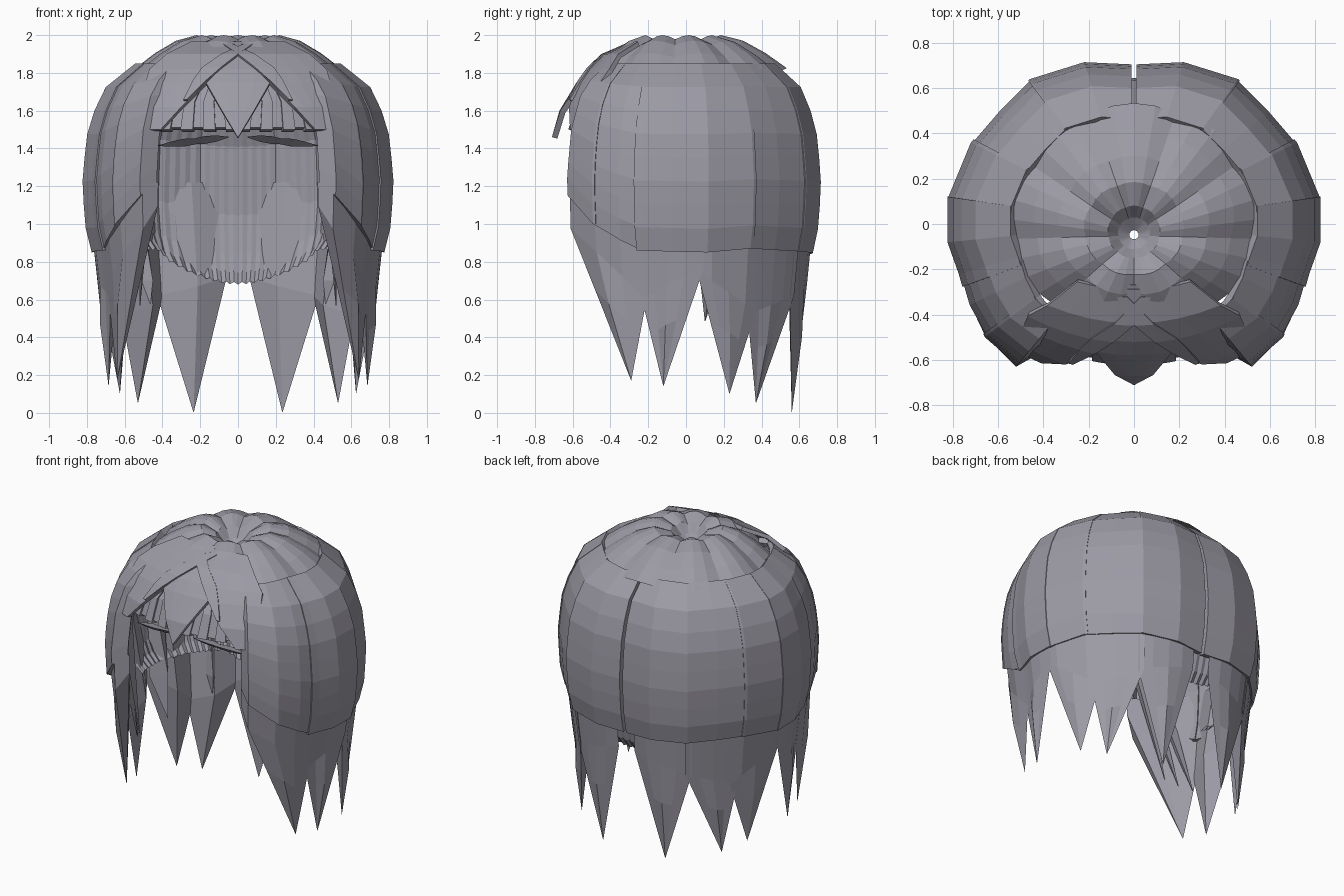
import bpy
import math
from mathutils import Vector

cube = bpy.data.objects.get("Cube")
if cube:
    bpy.data.objects.remove(cube)

hair = bpy.data.materials.new("ash_grey_hair")
hair.use_nodes = True
hair.diffuse_color = (0.33, 0.32, 0.37, 1)
hair.node_tree.nodes["Principled BSDF"].inputs["Base Color"].default_value = (0.33, 0.32, 0.37, 1)

# Half outline of the head seen from above, running from the back to the front
PLAN = [(0, .705), (.22, .715), (.46, .64), (.6, .5), (.72, .36), (.82, .12),
        (.82, -.08), (.77, -.22), (.73, -.36), (.66, -.5), (.52, -.63), (.43, -.58)]
# Height against outline scale, and height against forehead depth
SCALE = [(0, .8), (.85, .94), (1, .985), (1.25, 1), (1.5, .965), (1.7, .88), (1.79, .77), (1.85, .66)]
FRONT = [(1.46, -.71), (1.6, -.67), (1.69, -.63), (1.82, -.52), (1.9, -.43), (1.97, -.27)]


def lerp(table, v):
    for (a, p), (b, q) in zip(table, table[1:]):
        if v <= b:
            return p + (q - p) * max(0, (v - a) / (b - a))
    return table[-1][1]


def outline(t, z, k=1.0):
    i = min(int(t), len(PLAN) - 2)
    p = Vector(PLAN[i]).lerp(Vector(PLAN[i + 1]), t - i) * lerp(SCALE, z) * k
    return Vector((p.x, p.y, z))


def loft(name, rows, thick=0.0, mirror=True, closed=False):
    """Skin a grid of point rows, then thicken inward and mirror it."""
    n = len(rows[0])
    faces = []
    for r in range(len(rows) - 1):
        for c in range(n if closed else n - 1):
            d = (c + 1) % n
            faces.append((r * n + c, (r + 1) * n + c, (r + 1) * n + d, r * n + d))
    mesh = bpy.data.meshes.new(name)
    mesh.from_pydata([tuple(p) for row in rows for p in row], [], faces)
    mesh.materials.append(hair)
    obj = bpy.data.objects.new(name, mesh)
    bpy.context.collection.objects.link(obj)
    if thick:
        mod = obj.modifiers.new("thickness", 'SOLIDIFY')
        mod.thickness = thick
        mod.offset = -1
    if mirror:
        obj.modifiers.new("mirror", 'MIRROR').use_clip = False
    return obj


def steps(a, b, n):
    return [a + (b - a) * i / n for i in range(n + 1)]


# Crown cap: nine-lobed dome sinking into a small open dimple
CROWN = [(.02, 1.86), (.07, 1.9), (.115, 1.965), (.22, 2), (.33, 1.97), (.44, 1.905), (.545, 1.825)]
rows = []
for r, z in CROWN:
    row = []
    for i in range(36):
        a = math.tau * i / 36 + math.pi / 2
        ridge = abs(math.cos((a - math.pi / 2) * 4.5))
        lobe = 1 + .03 * (ridge - .6)
        cy = -.05 + .07 * r / .54
        drop = .022 * (1 - ridge) if r > .1 else 0
        row.append((r * lobe * math.cos(a), cy + r * lobe * math.sin(a) * (.93 if r > .2 else 1), z - drop))
    rows.append(row)
loft("crown_cap", rows[::-1], 0, False, True)

# Broad outer locks wrapping the sides and back, slightly overlapping
BOTTOM = [(0, .84), (4, .87), (5, .85), (7.4, .86), (9, 1), (10, 1.15), (11, 1.22)]
for i, (t0, t1, k) in enumerate([(.05, 2.05, 1), (1.95, 4.1, .992), (3.9, 5.2, 1),
                                 (5, 7.4, 1.005), (7.2, 9.1, .995), (8.9, 11, 1)]):
    ts = sorted({t0, t1, *[t for t in range(12) if t0 < t < t1]})
    rows = []
    for f in steps(0, 1, 8):
        rows.append([outline(t, 1.85 + (lerp(BOTTOM, t) - 1.85) * f, k) for t in ts])
    loft(f"outer_lock_{i + 1}", [row[::-1] for row in rows], .04)

# Long pointed locks with a wedge section, hanging from beneath the outer ones
# (start, end, valley at start, valley at end, outline scale, tip position)
SPIKES = [(.3, 2.15, .72, .62, .985, (.235, .56, 0)),
          (1.95, 3.9, .62, .52, .985, (.53, .37, .05)),
          (3.6, 5.3, .52, .76, .99, (.625, .23, .1)),
          (5.1, 7.3, .76, .6, .99, (.685, -.12, .14)),
          (7.1, 11, .6, 1.1, .993, (.64, -.29, .17)),
          (2.7, 3.3, .7, .7, .95, (.49, .41, .3)),
          (4.5, 5.2, .8, .75, .95, (.6, .1, .48))]
for i, (t0, t1, v0, v1, k, tip) in enumerate(SPIKES):
    tip = Vector(tip)
    ts = steps(t0, t1, 4)
    mid = (t0 + t1) / 2
    root = [outline(t, 1.22, k - .01) for t in ts] + [outline(mid, 1.22, .9)]
    base = [outline(t, v0 + (v1 - v0) * j / 4, k) for j, t in enumerate(ts)]
    base.append(outline(mid, (v0 + v1) / 2, k - .13))
    rows = [root, base]
    for f in (.4, .75, .995):
        row = [p.lerp(tip, f) for p in base]
        # A raised centre ridge gives each lock a faceted section
        row[2] = row[2] + Vector((row[2].x, row[2].y, 0)) * .04 * (1 - f)
        rows.append(row)
    loft(f"pointed_lock_{i + 1}", [row[::-1] for row in rows], 0, True, True)

# Thin strands on the inner side of each front lock
for i, (x, y, top, tip) in enumerate([(.46, -.54, 1.45, .55), (.52, -.48, 1.2, .5), (.57, -.4, 1.1, .45)]):
    end = Vector((x + .06, y + .22, tip))
    rows = []
    for f in (0, .35, .7, .98):
        c = Vector((x, y, top)).lerp(end, f)
        w = .05 * (1 - f) + .002
        rows.append([c + Vector((w, w * .6, 0)), c + Vector((w * .2, -w, 0)), c + Vector((-w * .5, w * .3, 0))])
    loft(f"front_strand_{i + 1}", rows, 0, True, True)

# Inner back wall made of fine vertical pleats that tuck in at the bottom
ts = steps(0, 6.5, 52)
rows = []
for f, k in ((0, .88), (.3, .92), (.65, .925), (.85, .92), (.94, .9), (1, .85)):
    row = []
    for j, t in enumerate(ts):
        low = min(.86, .68 + .03 * t * t)
        z = 1.72 + (low + .012 * (j % 2) - 1.72) * f
        row.append(outline(t, z, k - .007 * (j % 2)))
    rows.append(row)
loft("inner_pleats", rows, 0)


def bang(name, spans, lift, thick, mirror):
    """A lock lying on the forehead, given as (height, inner x, outer x)."""
    rows = [[Vector((x, lerp(FRONT, z) + .55 * x * x - lift, z)) for x in steps(a, b, 4)]
            for z, a, b in spans]
    loft(name, rows, thick, mirror)


# Centre bang ending in one point, and swept bangs on both sides
bang("centre_bang", [(1.97, -.12, .12), (1.9, -.15, .15), (1.82, -.17, .17), (1.75, -.17, .17),
                     (1.6, -.085, .085), (1.46, -.002, .002)], 0, .03, False)
bang("swept_bang", [(1.965, -.03, .25), (1.9, .02, .38), (1.82, .1, .47), (1.75, .17, .49),
                    (1.62, .3, .5), (1.5, .41, .48)], .008, .025, True)
bang("crossing_strand", [(1.955, -.08, -.03), (1.9, .0, .09), (1.83, .09, .19), (1.76, .17, .24),
                         (1.66, .27, .29)], .018, .015, True)

# Straight fringe strands beneath the bangs, stepped at their ends
for i in range(7):
    x = .03 + i * .06
    d = -.075 - .012 * (i % 2)
    bang(f"fringe_strand_{i + 1}", [(1.8, x * .6, x * .6 + .04), (1.65, x * .85, x * .85 + .055),
                                    (1.5 + .01 * (i % 2), x - .03, x + .035)], d, .04, True)

# Wispy ends curling back under the fringe
for i, (x0, x1) in enumerate([(.05, .3), (.16, .42)]):
    rows = []
    for f in steps(0, 1, 4):
        w = .035 * math.sin(math.pi * min(.97, f + .03))
        x = x0 + (x1 - x0) * f
        c = Vector((x, -.56 + .4 * x * x, 1.46 - .03 * f - .015 * i))
        rows.append([c + Vector((0, -w, w * .6)), c + Vector((0, w, w * .3)), c + Vector((0, w * .5, -w * .6))])
    loft(f"under_fringe_wisp_{i + 1}", rows, 0, True, True)
